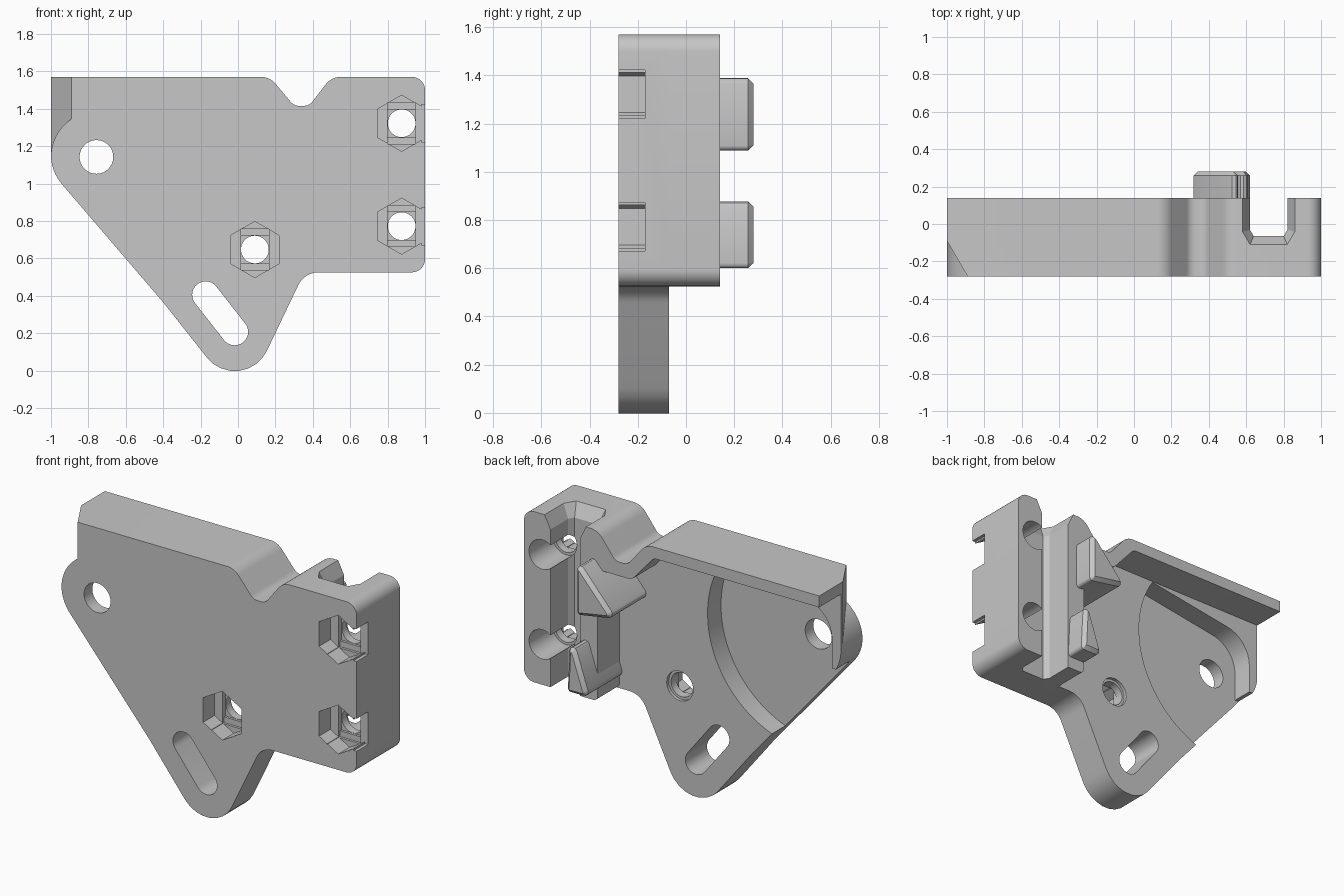
import bpy, bmesh, math
from mathutils import Vector

cube = bpy.data.objects.get("Cube")
if cube:
    bpy.data.objects.remove(cube, do_unlink=True)

grey = bpy.data.materials.new("plain grey")
grey.use_nodes = True
grey.diffuse_color = (0.57, 0.57, 0.57, 1)
grey.node_tree.nodes["Principled BSDF"].inputs["Base Color"].default_value = grey.diffuse_color


def rounded(corners, steps=8):
    """Polygon from (x, z, radius) corners, each replaced by a tangent arc."""
    out = []
    for i, (x, z, r) in enumerate(corners):
        p = Vector((x, z))
        if r == 0:
            out.append(p)
            continue
        a = (Vector(corners[i - 1][:2]) - p).normalized()
        b = (Vector(corners[(i + 1) % len(corners)][:2]) - p).normalized()
        half = a.angle(b) / 2
        centre = p + (a + b).normalized() * r / math.sin(half)
        start = p + a * r / math.tan(half) - centre
        end = p + b * r / math.tan(half) - centre
        sweep = start.angle_signed(end)
        for k in range(steps + 1):
            t = -sweep * k / steps
            c, s = math.cos(t), math.sin(t)
            out.append(centre + Vector((c * start.x - s * start.y, s * start.x + c * start.y)))
    return out


def ngon(cx, cz, r, n=40, turn=0.0):
    return [(cx + r * math.cos(turn + math.tau * k / n),
             cz + r * math.sin(turn + math.tau * k / n)) for k in range(n)]


def box(cx, cz, w, h):
    return [(cx - w, cz - h), (cx + w, cz - h), (cx + w, cz + h), (cx - w, cz + h)]


def channel(half, slope, floor):
    """Channel section: straight walls with sloped corners at the floor."""
    mid = 0.72
    return [(mid - half, 0.2), (mid - half, floor + 1.7 * slope), (mid - half + slope, floor),
            (mid + half - slope, floor), (mid + half, floor + 1.7 * slope), (mid + half, 0.2)]


def prism(name, pts, lo, hi, axis="y", end=None):
    """Extrude a flat profile along y or z, optionally blending to another end profile."""
    bm = bmesh.new()
    place = (lambda p, d: (p[0], d, p[1])) if axis == "y" else (lambda p, d: (p[0], p[1], d))
    a = [bm.verts.new(place(p, lo)) for p in pts]
    b = [bm.verts.new(place(p, hi)) for p in (end or pts)]
    bm.faces.new(a)
    bm.faces.new(b)
    for i in range(len(pts)):
        j = (i + 1) % len(pts)
        bm.faces.new((a[i], a[j], b[j], b[i]))
    bmesh.ops.recalc_face_normals(bm, faces=bm.faces)
    me = bpy.data.meshes.new(name)
    bm.to_mesh(me)
    bm.free()
    me.materials.append(grey)
    ob = bpy.data.objects.new(name, me)
    bpy.context.collection.objects.link(ob)
    return ob


def select(ob):
    bpy.ops.object.select_all(action="DESELECT")
    ob.select_set(True)
    bpy.context.view_layer.objects.active = ob


def combine(ob, other, operation="DIFFERENCE"):
    select(ob)
    m = ob.modifiers.new("combine", "BOOLEAN")
    m.operation = operation
    m.solver = "EXACT"
    m.object = other
    bpy.ops.object.modifier_apply(modifier=m.name)
    bpy.data.objects.remove(other, do_unlink=True)


FRONT, PLATE_BACK, BACK = -0.28, -0.07, 0.14
PIVOT = (-0.757, 1.142)

# Top edge with its V notch, shared by the plate and the deep rear section
top_edge = [(-1, 1.57, 0), (0.17, 1.57, 0.1), (0.3, 1.415, 0.06), (0.38, 1.415, 0.06),
            (0.5, 1.57, 0.1), (1, 1.57, 0.07), (1, 0.525, 0.07)]

# Main plate
bracket = prism("bracket_body", rounded(top_edge + [
    (0.355, 0.525, 0.12), (0.023, -0.17, 0.19), (-0.4, 0.365, 0), (-1, 1.065, 0.24)]),
    FRONT, PLATE_BACK)

# Rear section: top flange, notch wall and clamp block
rear = prism("rear_section", rounded(top_edge + [
    (0.5, 0.525, 0.03), (0.5, 1.33, 0.03), (0.27, 1.33, 0.04), (0.12, 1.5, 0.04), (-1, 1.5, 0)]),
    -0.2, BACK)
combine(bracket, rear, "UNION")

# Curved recess around the pivot, leaving a rim below the flange and at the outer corner
arc = []
for k in range(33):
    t = math.radians(32.5 - k * 122 / 32)
    arc.append((PIVOT[0] + 0.66 * math.cos(t), min(1.495, PIVOT[1] + 0.66 * math.sin(t)), 0))
recess = prism("recess_cutter", rounded(arc + [
    (-1.2, 0.3, 0), (-1.2, 1.03, 0), (-0.94, 1.03, 0), (-0.94, 1.38, 0.2)]), -0.2, -0.06)
combine(bracket, recess)

# Chamfered front corner above the round pivot boss
chamfer = prism("chamfer_cutter", [(-1.012, -0.07), (-0.878, -0.3), (-1.1, -0.3), (-1.1, -0.07)],
                PIVOT[1], 1.7, "z")
combine(chamfer, prism("boss_cutter", ngon(*PIVOT, 0.243, 64), -0.5, 0.5))
combine(bracket, chamfer)

# Vertical channel through the clamp block, with a flared mouth at the top
combine(bracket, prism("channel_cutter", channel(0.1, 0.02, -0.065), 0.4, 1.7, "z"))
combine(bracket, prism("mouth_cutter", channel(0.1, 0.02, -0.065), 1.49, 1.571, "z",
                       channel(0.14, 0.04, -0.11)))

# Bolt holes with stepped hexagonal nut pockets and rear counterbores
for x, z in [(0.875, 1.322), (0.875, 0.772), (0.09, 0.647)]:
    combine(bracket, prism("nut_cutter", ngon(x, z, 0.15, 6, math.pi / 2), -0.4, -0.17))
    combine(bracket, prism("step_cutter", box(x, z, 0.075, 0.11), -0.3, -0.155))
    combine(bracket, prism("square_cutter", box(x, z, 0.075, 0.075), -0.3, -0.14))
    combine(bracket, prism("bolt_cutter", ngon(x, z, 0.074), -0.4, 0.3))
    combine(bracket, prism("bore_cutter", ngon(x, z, 0.09), -0.09, 0.3))
    # Side opening where the pocket meets the outer wall
    if x > 0.5:
        combine(bracket, prism("opening_cutter", box(x + 0.165, z, 0.06, 0.1), -0.4, -0.17))

# Pivot hole and slanted adjustment slot
combine(bracket, prism("pivot_cutter", ngon(*PIVOT, 0.09), -0.4, 0.3))
upper, lower = Vector((-0.173, 0.405)), Vector((-0.018, 0.207))
lean = math.atan2(upper.y - lower.y, upper.x - lower.x)
slot = []
for centre, first in ((upper, lean - math.pi / 2), (lower, lean + math.pi / 2)):
    slot += [centre + 0.072 * Vector((math.cos(first + math.pi * k / 14),
                                      math.sin(first + math.pi * k / 14))) for k in range(15)]
combine(bracket, prism("slot_cutter", slot, -0.4, 0.3))

# Triangular tabs standing on the plate beside the channel
tabs = {
    "upper_tab": [(0.555, 1.43, 0.025), (0.555, 1.085, 0.02), (0.29, 1.13, 0.03)],
    "lower_tab": [(0.6, 0.985, 0.025), (0.62, 0.6, 0.02), (0.47, 0.6, 0.03)],
}
parts = [bracket]
for name, corners in tabs.items():
    tab = prism(name, rounded(corners, 4), -0.09, 0.28)
    bm = bmesh.new()
    bm.from_mesh(tab.data)
    rim = [e for e in bm.edges if all(v.co.y > 0.279 for v in e.verts)]
    bmesh.ops.bevel(bm, geom=rim, offset=0.022, segments=1, affect="EDGES")
    bm.to_mesh(tab.data)
    bm.free()
    parts.append(tab)

for ob in parts:
    select(ob)
    bpy.ops.object.shade_smooth_by_angle(angle=math.radians(25))
